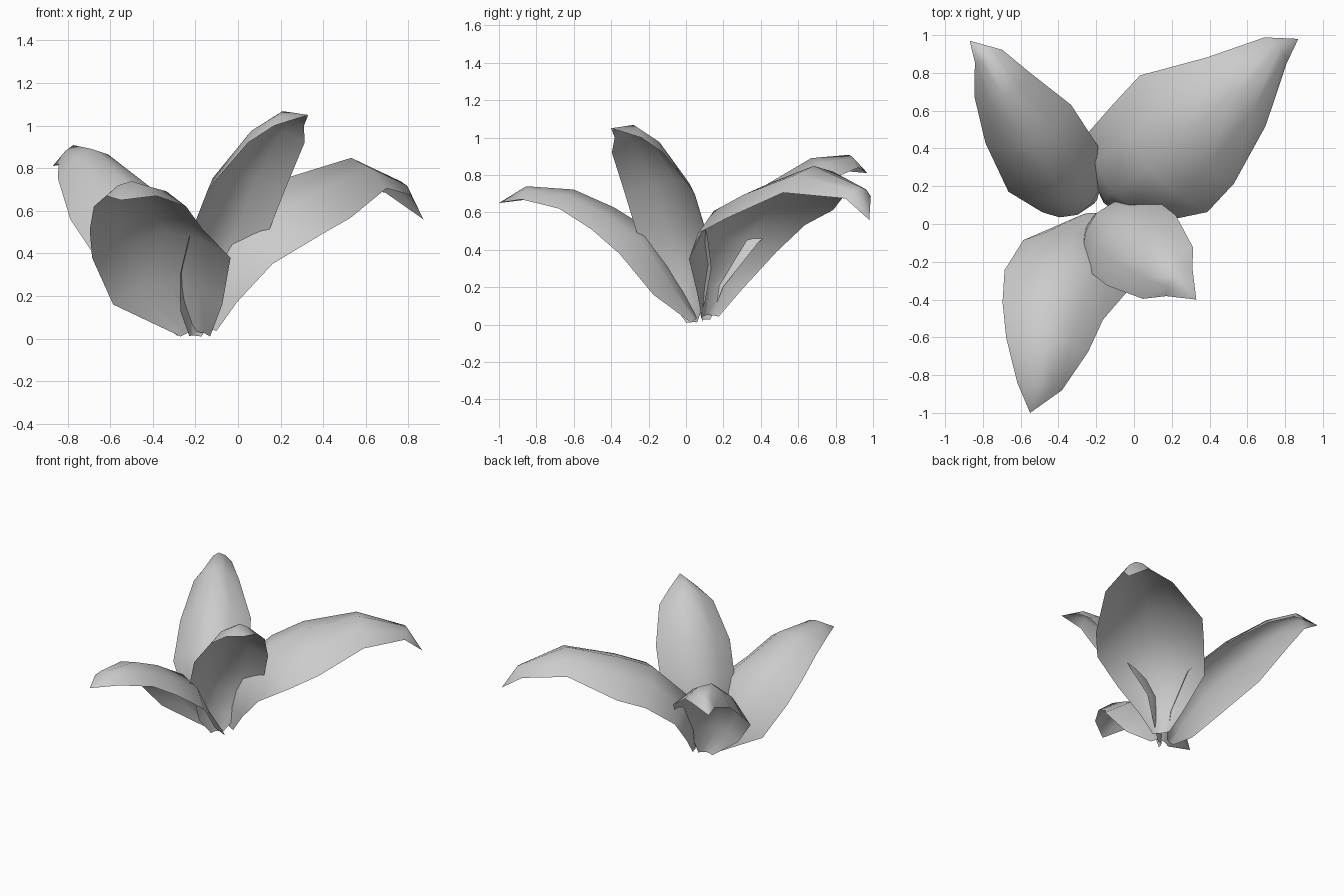
import bpy
import bmesh
from mathutils import Vector

# Remove the default cube if present
default_cube = bpy.data.objects.get("Cube")
if default_cube:
    bpy.data.objects.remove(default_cube, do_unlink=True)

# One plain grey for all petals
petal_grey = bpy.data.materials.new("petal_grey")
petal_grey.use_nodes = True
grey = (0.6, 0.6, 0.6, 1.0)
petal_grey.diffuse_color = grey
for node in petal_grey.node_tree.nodes:
    if node.type == "BSDF_PRINCIPLED":
        node.inputs["Base Color"].default_value = grey

# Positions across a petal, from one edge over the ridge to the other edge
ACROSS = (-1, -0.55, 0, 0.55, 1)


def make_petal(name, side, stations):
    """Loft an arched petal along stations of (x, y, z, half width, ridge rise)."""
    side = Vector(side).normalized()
    centres = [Vector(station[:3]) for station in stations]
    last = len(stations) - 1
    mesh = bpy.data.meshes.new(name)
    bm = bmesh.new()
    rows = []
    for i, (centre, station) in enumerate(zip(centres, stations)):
        half_width, rise = station[3:]
        tangent = centres[min(i + 1, last)] - centres[max(i - 1, 0)]
        normal = tangent.cross(side).normalized()
        # Parabolic arch: edges stay low, the ridge lifts along the normal
        rows.append([
            bm.verts.new(centre + side * half_width * u + normal * rise * (1 - u * u))
            for u in ACROSS
        ])
    for row, next_row in zip(rows, rows[1:]):
        for j in range(len(ACROSS) - 1):
            bm.faces.new((row[j], next_row[j], next_row[j + 1], row[j + 1]))
    # Close the pointed tip
    bmesh.ops.remove_doubles(bm, verts=bm.verts[:], dist=0.0001)
    for face in bm.faces:
        face.smooth = True
    bm.to_mesh(mesh)
    bm.free()
    mesh.materials.append(petal_grey)
    petal = bpy.data.objects.new(name, mesh)
    bpy.context.collection.objects.link(petal)
    return petal


# Long low petal reaching forward
make_petal("front_petal", (0.98, -0.17, 0), [
    (-0.2, 0.04, 0.01, 0.07, 0.03),
    (-0.33, -0.13, 0.16, 0.26, 0.13),
    (-0.36, -0.3, 0.38, 0.33, 0.17),
    (-0.43, -0.46, 0.51, 0.27, 0.14),
    (-0.46, -0.64, 0.62, 0.22, 0.11),
    (-0.5, -0.86, 0.67, 0.12, 0.07),
    (-0.55, -1, 0.65, 0, 0),
])

# Tall upright hooded petal
make_petal("upright_petal", (0.7, 0.72, 0), [
    (-0.2, 0.03, 0.01, 0.04, 0.02),
    (-0.18, 0.01, 0.13, 0.13, 0.05),
    (-0.14, 0, 0.3, 0.19, 0.09),
    (-0.05, -0.07, 0.47, 0.26, 0.13),
    (0.04, -0.14, 0.7, 0.26, 0.14),
    (0.18, -0.26, 0.92, 0.19, 0.12),
    (0.24, -0.31, 1, 0.1, 0.08),
    (0.33, -0.4, 1.05, 0, 0),
])

# Arched petal at the back
make_petal("back_petal", (-0.9, -0.4, -0.12), [
    (-0.24, 0.11, 0.02, 0.05, 0.02),
    (-0.33, 0.13, 0.18, 0.17, 0.1),
    (-0.42, 0.28, 0.41, 0.27, 0.18),
    (-0.56, 0.53, 0.59, 0.25, 0.19),
    (-0.7, 0.74, 0.77, 0.16, 0.14),
    (-0.77, 0.89, 0.83, 0.08, 0.08),
    (-0.87, 0.97, 0.81, 0, 0),
])

# Largest petal, drooping at its tip
make_petal("wide_petal", (-0.65, 0.75, 0.06), [
    (-0.14, 0.13, 0.04, 0.06, 0.03),
    (-0.11, 0.18, 0.18, 0.16, 0.08),
    (-0.04, 0.25, 0.37, 0.31, 0.15),
    (0.14, 0.35, 0.51, 0.38, 0.18),
    (0.28, 0.5, 0.59, 0.38, 0.18),
    (0.54, 0.7, 0.72, 0.24, 0.13),
    (0.75, 0.92, 0.68, 0.09, 0.06),
    (0.87, 0.98, 0.56, 0, 0),
])
